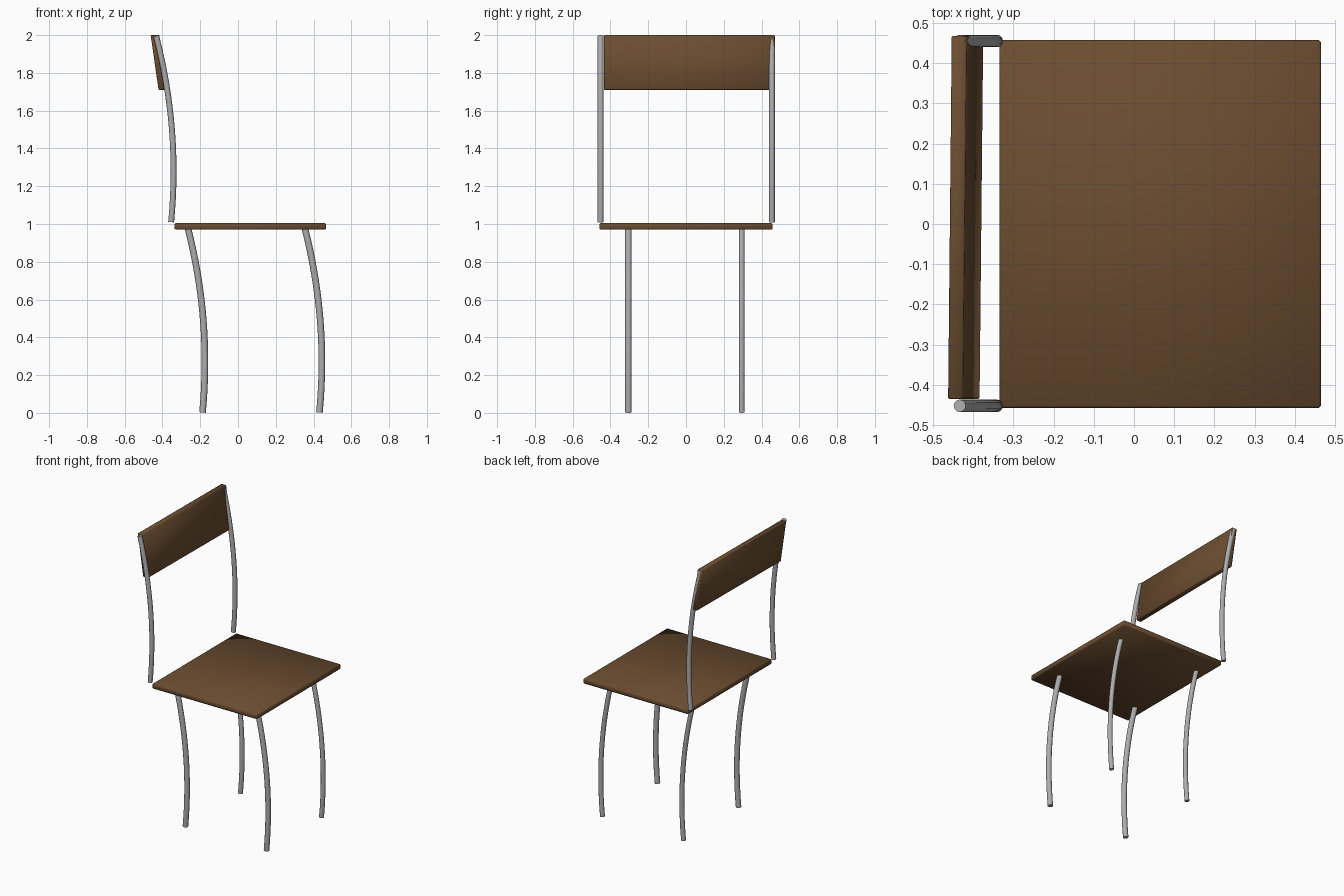
import bpy
import bmesh
import math

cube = bpy.data.objects.get("Cube")
if cube:
    bpy.data.objects.remove(cube, do_unlink=True)


def make_material(name, colour):
    mat = bpy.data.materials.new(name)
    mat.use_nodes = True
    mat.diffuse_color = colour
    mat.node_tree.nodes["Principled BSDF"].inputs["Base Color"].default_value = colour
    return mat


wood = make_material("brown wood", (0.147, 0.074, 0.03, 1))
metal = make_material("grey metal", (0.42, 0.42, 0.43, 1))


def add_object(name, bm, mat):
    mesh = bpy.data.meshes.new(name)
    bmesh.ops.recalc_face_normals(bm, faces=bm.faces)
    bm.to_mesh(mesh)
    bm.free()
    mesh.materials.append(mat)
    obj = bpy.data.objects.new(name, mesh)
    bpy.context.collection.objects.link(obj)
    return obj


def board(name, x, y, z, lean=0.0, twist=0.0, edge=0.005):
    """Softly shaded board; lean shifts x with height, twist shifts x with y."""
    bm = bmesh.new()
    bmesh.ops.create_cube(bm, size=1)
    for v in bm.verts:
        u, t, h = v.co
        v.co = ((x[0] + x[1]) / 2 + u * (x[1] - x[0]) + lean * h + twist * t,
                (y[0] + y[1]) / 2 + t * (y[1] - y[0]),
                (z[0] + z[1]) / 2 + h * (z[1] - z[0]))
    bmesh.ops.bevel(bm, geom=bm.edges[:], offset=edge, segments=1, affect='EDGES')
    obj = add_object(name, bm, wood)
    obj.data.shade_smooth()
    return obj


def bent_tube(name, apex_x, apex_z, y, z0, z1, radius, rings=16, sides=12):
    """Round tube that follows a shallow bow, bulging towards +x at the apex."""
    bow = 0.18
    bm = bmesh.new()
    loops = []
    for i in range(rings + 1):
        z = z0 + (z1 - z0) * i / rings
        x = apex_x - bow * (z - apex_z) ** 2
        tilt = math.atan(2 * bow * (z - apex_z))
        loop = []
        for k in range(sides):
            a = math.tau * k / sides
            across = radius * math.cos(a)
            loop.append(bm.verts.new((x + across * math.cos(tilt),
                                      y + radius * math.sin(a),
                                      z + across * math.sin(tilt))))
        loops.append(loop)
    for low, high in zip(loops, loops[1:]):
        for k in range(sides):
            n = (k + 1) % sides
            bm.faces.new((low[k], low[n], high[n], high[k]))
    bm.faces.new(loops[0])
    bm.faces.new(loops[-1])
    obj = add_object(name, bm, metal)
    for o in bpy.context.selected_objects:
        o.select_set(False)
    obj.select_set(True)
    bpy.context.view_layer.objects.active = obj
    bpy.ops.object.shade_smooth_by_angle(angle=math.radians(40))
    return obj


# Seat and backrest
board("seat", (-0.335, 0.465), (-0.457, 0.457), (0.97, 1.005))
board("backrest", (-0.437, -0.4), (-0.435, 0.468), (1.71, 2.0), lean=-0.042, twist=0.009, edge=0.003)

# Legs and backrest posts
for end, leg_y, post_y, leg_radius in (("front", -0.305, -0.452, 0.0175),
                                       ("back", 0.295, 0.455, 0.0155)):
    for side, x in (("right", -0.175), ("left", 0.444)):
        bent_tube(f"{side}_{end}_leg", x, 0.27, leg_y, 0.002, 0.98, leg_radius)
    bent_tube(f"{end}_backrest_post", -0.341, 1.28, post_y, 1.01, 1.996, 0.0155)
